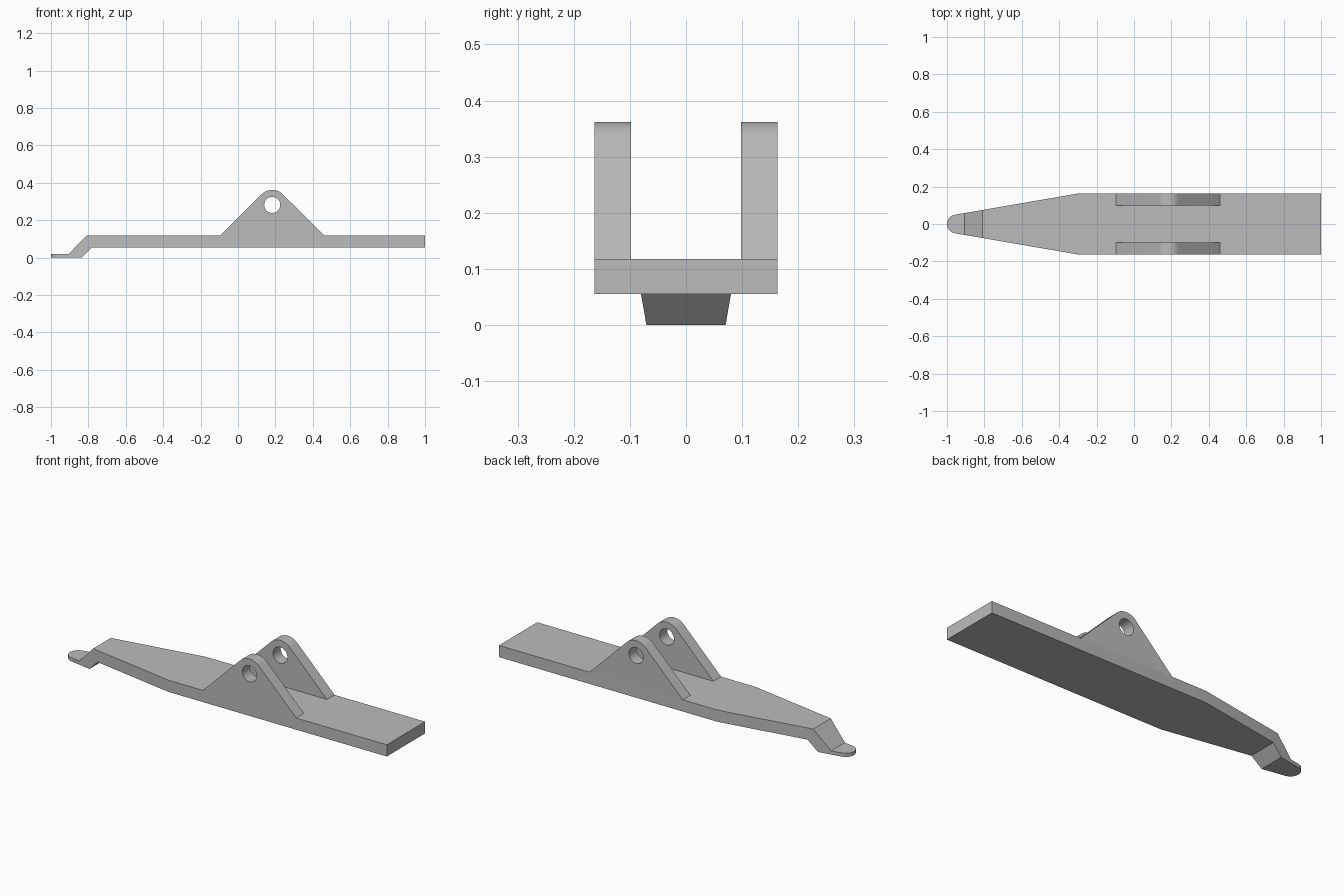
import bpy, bmesh, math
from mathutils import Vector

if "Cube" in bpy.data.objects:
    bpy.data.objects.remove(bpy.data.objects["Cube"], do_unlink=True)

GREY = (0.5, 0.5, 0.5, 1)
mat = bpy.data.materials.new("plain grey")
mat.use_nodes = True
mat.diffuse_color = GREY
mat.node_tree.nodes["Principled BSDF"].inputs["Base Color"].default_value = GREY

HALF = 0.163      # half width of the bar
TOP = 0.118       # top of the bar


def arc(cx, cy, r, start, end, n):
    """Points along an arc, angles in degrees."""
    angles = [math.radians(start + (end - start) * i / n) for i in range(n + 1)]
    return [(cx + r * math.cos(a), cy + r * math.sin(a)) for a in angles]


def prism(name, outline, lo, hi, axis):
    """Extrude a 2D outline along y (outline in xz) or z (outline in xy)."""
    place = (lambda u, v: (u, lo, v)) if axis == "y" else (lambda u, v: (u, v, lo))
    step = Vector((0, hi - lo, 0)) if axis == "y" else Vector((0, 0, hi - lo))
    bm = bmesh.new()
    face = bm.faces.new([bm.verts.new(place(u, v)) for u, v in outline])
    new = bmesh.ops.extrude_face_region(bm, geom=[face])["geom"]
    bmesh.ops.translate(bm, vec=step, verts=[g for g in new if isinstance(g, bmesh.types.BMVert)])
    bmesh.ops.recalc_face_normals(bm, faces=bm.faces)
    mesh = bpy.data.meshes.new(name)
    bm.to_mesh(mesh)
    bm.free()
    mesh.materials.append(mat)
    obj = bpy.data.objects.new(name, mesh)
    bpy.context.collection.objects.link(obj)
    return obj


def combine(obj, tool, operation):
    """Apply a boolean and discard the tool."""
    mod = obj.modifiers.new("boolean", "BOOLEAN")
    mod.operation, mod.object, mod.solver = operation, tool, "EXACT"
    bpy.context.view_layer.objects.active = obj
    bpy.ops.object.modifier_apply(modifier=mod.name)
    bpy.data.objects.remove(tool, do_unlink=True)


# Bar: cranked side profile trimmed to the tapered, round-nosed plan
bar = prism("lever_bar", [(-1.1, 0), (-0.835, 0), (-0.78, 0.055), (1, 0.055), (1, TOP),
                          (-0.81, TOP), (-0.905, 0.02), (-1.1, 0.02)], -0.3, 0.3, "y")
plan = [(1.1, -HALF), (1.1, HALF), (-0.3, HALF)] + arc(-0.95, 0, 0.05, 100, 260, 20) + [(-0.3, -HALF)]
combine(bar, prism("plan_cutter", plan, -0.1, 0.3, "z"), "INTERSECT")

# Pair of triangular pivot lugs with rounded tops, flush with the bar sides
lug = [(-0.095, TOP), (0.461, TOP)] + arc(0.183, 0.282, 0.08, 45, 135, 16)
for lo, hi in ((-HALF, -0.098), (0.098, HALF)):
    combine(bar, prism("pivot_lug", lug, lo, hi, "y"), "UNION")

# Pivot pin hole through both lugs
hole = arc(0.183, 0.282, 0.043, 0, 360, 32)[:-1]
combine(bar, prism("hole_cutter", hole, -0.3, 0.3, "y"), "DIFFERENCE")

# Merge coplanar pieces and smooth only the rounded parts
bm = bmesh.new()
bm.from_mesh(bar.data)
bmesh.ops.remove_doubles(bm, verts=bm.verts, dist=1e-5)
bmesh.ops.dissolve_limit(bm, angle_limit=0.01, verts=bm.verts, edges=bm.edges)
bm.to_mesh(bar.data)
bm.free()
bpy.ops.object.select_all(action="DESELECT")
bar.select_set(True)
bpy.context.view_layer.objects.active = bar
bpy.ops.object.shade_smooth_by_angle(angle=math.radians(25))
